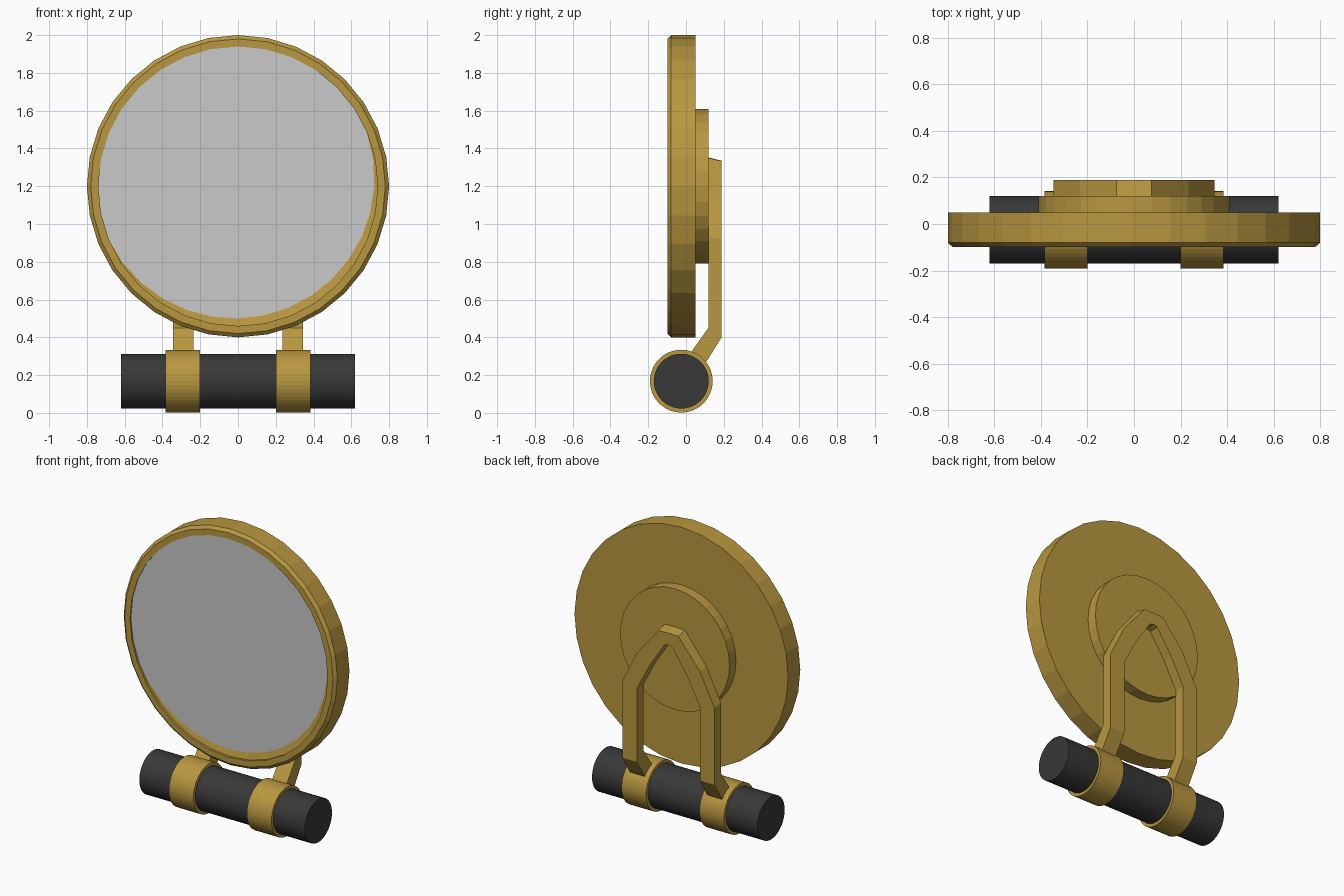
import bpy, bmesh
from math import sin, cos, pi, radians

if "Cube" in bpy.data.objects:
    bpy.data.objects.remove(bpy.data.objects["Cube"])


def material(name, color):
    m = bpy.data.materials.new(name)
    m.diffuse_color = color
    m.use_nodes = True
    m.node_tree.nodes["Principled BSDF"].inputs["Base Color"].default_value = m.diffuse_color
    return m


BRASS = material("brass", (0.48, 0.31, 0.05, 1))
BLACK = material("black", (0.04, 0.04, 0.04, 1))


def finish(name, bm, mat=None):
    bmesh.ops.recalc_face_normals(bm, faces=bm.faces)
    me = bpy.data.meshes.new(name)
    bm.to_mesh(me)
    bm.free()
    ob = bpy.data.objects.new(name, me)
    bpy.context.collection.objects.link(ob)
    if mat:
        me.materials.append(mat)
    return ob


def loft(name, rings, mat, caps=(True, True)):
    """Skin a list of equal-length closed rings of points."""
    bm = bmesh.new()
    vs = [[bm.verts.new(p) for p in ring] for ring in rings]
    n = len(vs[0])
    for a, b in zip(vs, vs[1:]):
        for i in range(n):
            j = (i + 1) % n
            bm.faces.new((a[i], a[j], b[j], b[i]))
    for cap, ring in zip(caps, (vs[0], vs[-1])):
        if cap:
            bm.faces.new(ring)
    return finish(name, bm, mat)


def turned(name, profile, axis, center, sides, mat):
    """Turn (radius, position) pairs about the x or y axis."""
    u, v = center
    rings = []
    for r, t in profile:
        ring = []
        for k in range(sides):
            a = 2 * pi * k / sides
            p, q = u + r * cos(a), v + r * sin(a)
            ring.append((p, t, q) if axis == 'y' else (t, p, q))
        rings.append(ring)
    return loft(name, rings, mat)


# Round case with chamfered rim and sloping recess
turned("case", [(.80, .05), (.80, -.08), (.78, -.098), (.74, -.098),
                (.74, -.083), (.68, -.065)], 'y', (0, 1.2), 32, BRASS)

# Slightly tilted face disc sitting in the recess
bm = bmesh.new()
bm.faces.new([bm.verts.new((.742 * cos(a), -.083 + .014 * cos(a + radians(66)),
                            1.2 + .742 * sin(a)))
              for a in (2 * pi * k / 32 for k in range(32))])
glass = finish("face_disc", bm)
if glass.data.polygons[0].normal.y > 0:
    glass.data.flip_normals()

# Back plate
turned("back_plate", [(.41, .045), (.41, .12)], 'y', (0, 1.2), 32, BRASS)

# Arched bracket: half of it, mirrored.
# Station: outer x, inner x, then outer (front z, back z), inner z, y front/back
stations = [
    (0, 0, 1.352, 1.335, 1.255, 1.255, .118, .188),
    (.075, .03, 1.350, 1.333, 1.245, 1.245, .118, .188),
    (.235, .14, 1.15, 1.14, 1.08, 1.08, .118, .188),
    (.345, .235, .93, .92, .90, .90, .118, .188),
    (.345, .235, .45, .40, .45, .40, .118, .188),
    (.345, .235, .34, .29, .34, .29, .04, .12),
    (.345, .235, .27, .22, .27, .22, .0, .07),
]
rings = [[(ox, yf, of), (ox, yb, ob), (ix, yb, ib), (ix, yf, if_)]
         for ox, ix, of, ob, if_, ib, yf, yb in stations]
bracket = loft("bracket", rings, BRASS, (False, True))
mod = bracket.modifiers.new("mirror", 'MIRROR')
mod.use_axis[0] = True

# Crossbar and its two clamps
BAR = (-.025, .168)
turned("bar", [(.145, -.62), (.145, .62)], 'x', BAR, 48, BLACK)
for side, x in (("left", -.292), ("right", .292)):
    turned(side + "_clamp", [(.147, x - .092), (.166, x - .092),
                             (.166, x + .092), (.147, x + .092)],
           'x', BAR, 48, BRASS)
